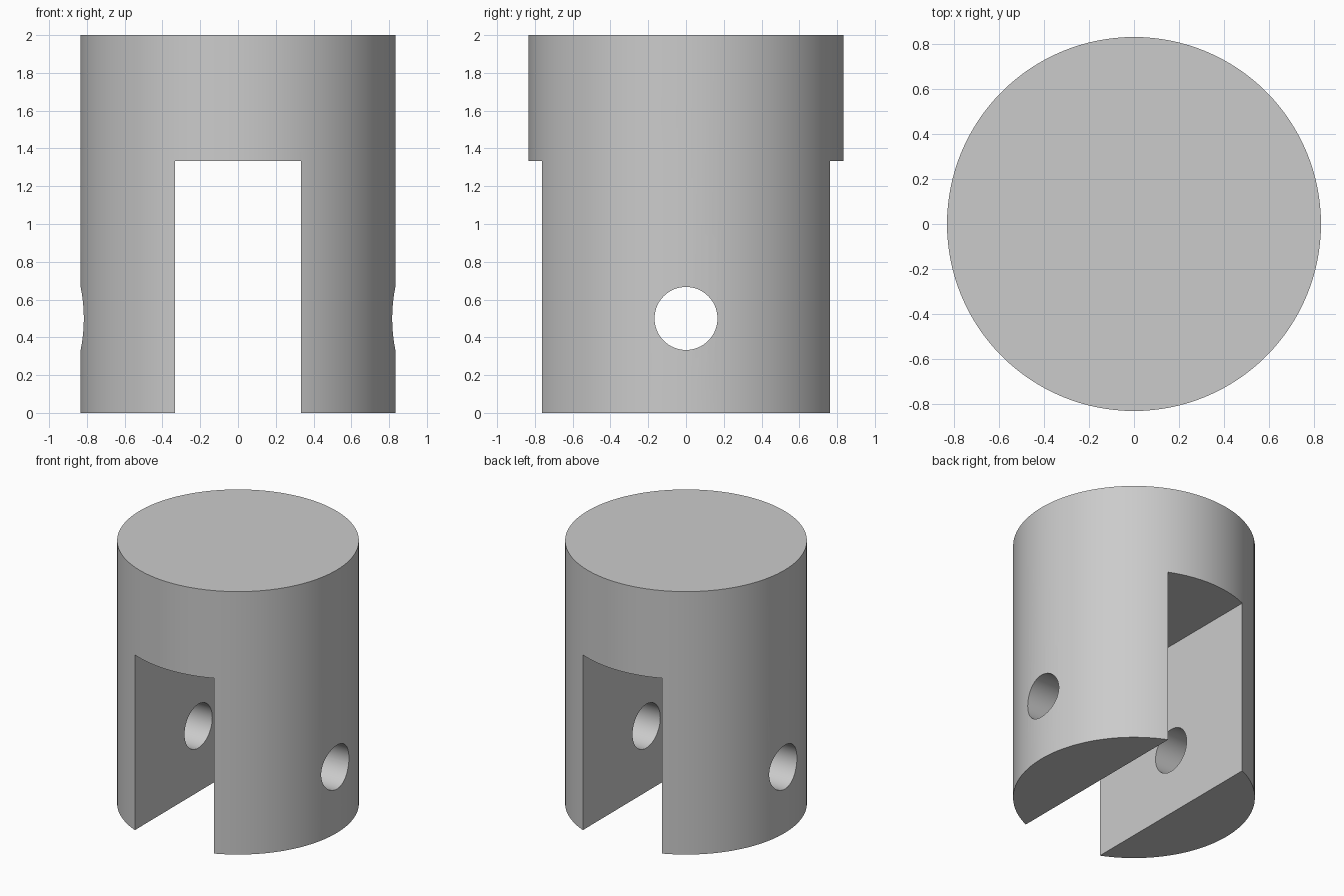
import bpy
from math import pi

RADIUS, HEIGHT = 0.8333, 2.0
SLOT_HALF, SLOT_TOP = 0.3333, 1.3333
HOLE_RADIUS, HOLE_Z = 0.1667, 0.5

cube = bpy.data.objects.get("Cube")
if cube:
    bpy.data.objects.remove(cube, do_unlink=True)

grey = bpy.data.materials.new("plain grey")
grey.use_nodes = True
colour = (0.6, 0.6, 0.6, 1)
grey.diffuse_color = colour
grey.node_tree.nodes["Principled BSDF"].inputs["Base Color"].default_value = colour


def cut(target, cutter):
    """Subtract the cutter from the target, then delete the cutter."""
    cutter.hide_render = True
    mod = target.modifiers.new(cutter.name, "BOOLEAN")
    mod.operation = "DIFFERENCE"
    mod.solver = "EXACT"
    mod.object = cutter
    bpy.context.view_layer.objects.active = target
    bpy.ops.object.modifier_apply(modifier=mod.name)
    bpy.data.objects.remove(cutter, do_unlink=True)


# Solid round body
bpy.ops.mesh.primitive_cylinder_add(vertices=128, radius=RADIUS, depth=HEIGHT,
                                    location=(0, 0, HEIGHT / 2))
body = bpy.context.object
body.name = "clevis_body"
body.data.materials.append(grey)

# Slot from front to back, open at the bottom
bpy.ops.mesh.primitive_cube_add(size=2, location=(0, 0, SLOT_TOP - 1))
slot = bpy.context.object
slot.name = "slot_cutter"
slot.scale = (SLOT_HALF, 1, 1)
bpy.ops.object.transform_apply(location=False, rotation=False, scale=True)
slot.data.materials.append(grey)
slot.location.z = SLOT_TOP - 1
cut(body, slot)

# Pin hole from side to side through both legs
bpy.ops.mesh.primitive_cylinder_add(vertices=64, radius=HOLE_RADIUS, depth=2,
                                    location=(0, 0, HOLE_Z), rotation=(0, pi / 2, 0))
hole = bpy.context.object
hole.name = "pin_hole_cutter"
hole.data.materials.append(grey)
cut(body, hole)

# Smooth round walls with crisp edges
bpy.ops.object.select_all(action="DESELECT")
body.select_set(True)
bpy.context.view_layer.objects.active = body
bpy.ops.object.shade_smooth_by_angle(angle=pi / 6)
